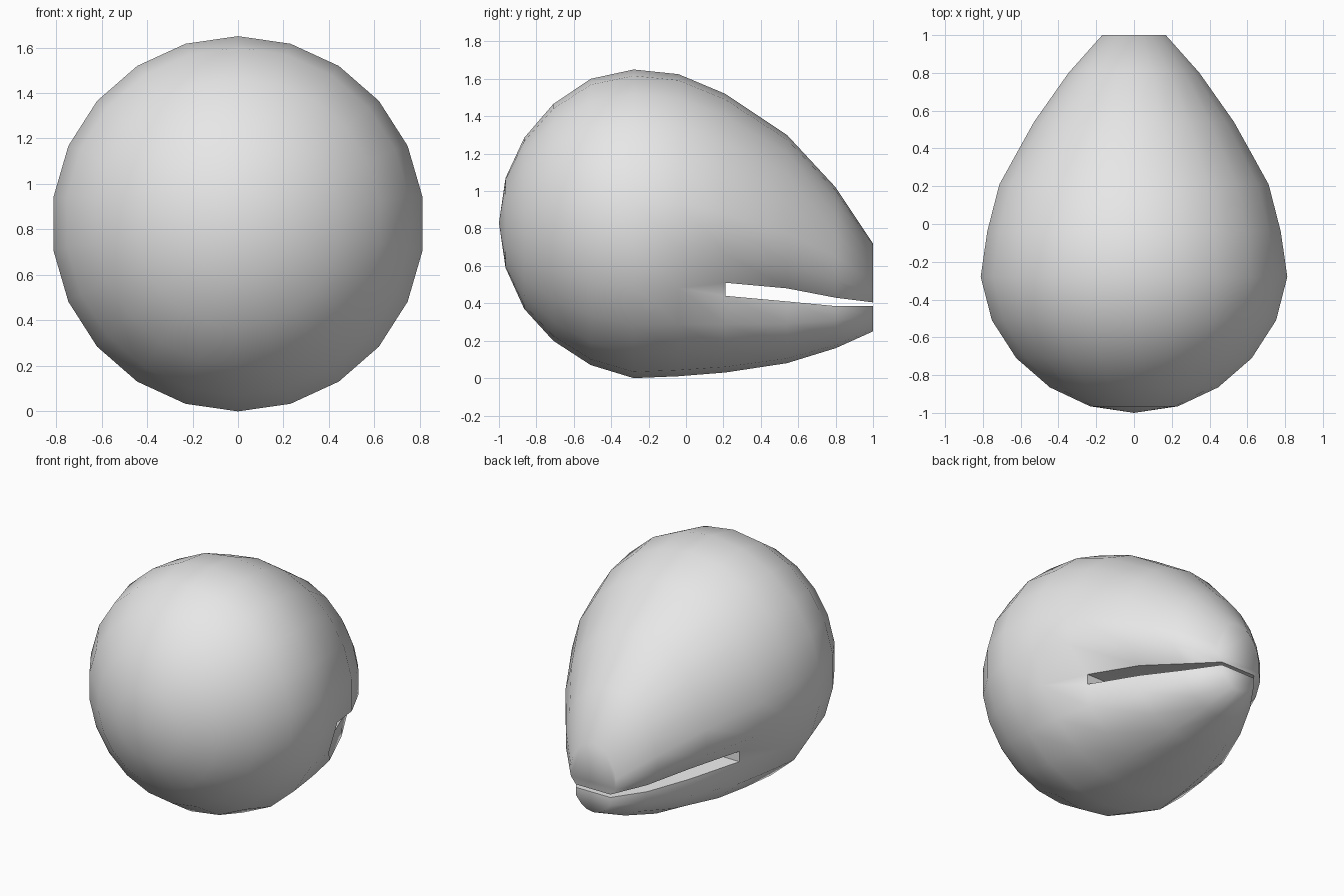
import bpy, bmesh, math

cube = bpy.data.objects.get("Cube")
if cube:
    bpy.data.objects.remove(cube, do_unlink=True)

SIDES = 22      # points around each ring
LIP = 7         # ring point where the mouth is split
PINCH = 0.84    # how far the lips are drawn inwards

# Rings from front to back: y, top z, bottom z, half width
RINGS = [
    (-0.965, 1.07, 0.59, 0.235), (-0.865, 1.285, 0.37, 0.45),
    (-0.71, 1.465, 0.20, 0.63), (-0.51, 1.60, 0.07, 0.76),
    (-0.28, 1.65, 0.0, 0.82), (-0.04, 1.625, 0.01, 0.785),
    (0.21, 1.52, 0.03, 0.72), (0.54, 1.30, 0.08, 0.535),
    (0.80, 1.02, 0.16, 0.35), (1.0, 0.72, 0.25, 0.17),
]
# Upper and lower lip heights on the rings cut by the mouth
LIPS = {6: (0.51, 0.44), 7: (0.48, 0.41), 8: (0.43, 0.385), 9: (0.405, 0.385)}

bm = bmesh.new()


def ring_arcs(index):
    """Return the upper and lower point arcs of one ring."""
    y, top, bottom, width = RINGS[index]
    centre, height = (top + bottom) / 2, (top - bottom) / 2

    def point(k, lip_z=None):
        angle = 2 * math.pi * k / SIDES
        x, z = width * math.sin(angle), centre + height * math.cos(angle)
        if lip_z is not None:
            x, z = x * PINCH, lip_z
        return bm.verts.new((x, y, z))

    lips = LIPS.get(index)
    ends = (-LIP, LIP)
    upper = [point(k, lips[0] if lips and k in ends else None)
             for k in range(-LIP, LIP + 1)]
    inner = [point(k) for k in range(LIP + 1, SIDES - LIP)]
    if lips:
        right, left = point(LIP, lips[1]), point(-LIP, lips[1])
    else:
        right, left = upper[-1], upper[0]
    return upper, [right] + inner + [left]


def loft(a, b):
    for j in range(len(a) - 1):
        bm.faces.new((a[j], a[j + 1], b[j + 1], b[j]))


arcs = [ring_arcs(i) for i in range(len(RINGS))]

# Rounded front end
pole = bm.verts.new((0, -1, 0.83))
for arc in arcs[0]:
    for a, b in zip(arc, arc[1:]):
        bm.faces.new((pole, a, b))

# Outer skin, with roof and floor of the mouth
sharp = []
for i in range(len(arcs) - 1):
    for arc, following in zip(arcs[i], arcs[i + 1]):
        loft(arc, following)
        if i in LIPS:
            bm.faces.new((arc[0], arc[-1], following[-1], following[0]))
            sharp += [(arc[0], following[0]), (arc[-1], following[-1])]

# Mouth corners and the wall between them
first = min(LIPS)
upper, lower = arcs[first]
before = arcs[first - 1][0]
bm.faces.new((before[-1], upper[-1], lower[0]))
bm.faces.new((before[0], upper[0], lower[-1]))
bm.faces.new((upper[0], upper[-1], lower[0], lower[-1]))
sharp += [(upper[0], upper[-1]), (lower[0], lower[-1]),
          (upper[0], lower[-1]), (upper[-1], lower[0])]

# Flat jaw tips
for arc in arcs[-1]:
    bm.faces.new(arc)
    sharp.append((arc[0], arc[-1]))

bmesh.ops.recalc_face_normals(bm, faces=bm.faces[:])
for face in bm.faces:
    face.smooth = True
for a, b in sharp:
    edge = bm.edges.get((a, b))
    if edge:
        edge.smooth = False

mesh = bpy.data.meshes.new("head")
bm.to_mesh(mesh)
bm.free()
head = bpy.data.objects.new("head", mesh)
bpy.context.collection.objects.link(head)

# Plain grey
grey = bpy.data.materials.new("light grey")
grey.use_nodes = True
colour = (0.8, 0.8, 0.8, 1)
grey.diffuse_color = colour
for node in grey.node_tree.nodes:
    if node.type == 'BSDF_PRINCIPLED':
        node.inputs["Base Color"].default_value = colour
mesh.materials.append(grey)
